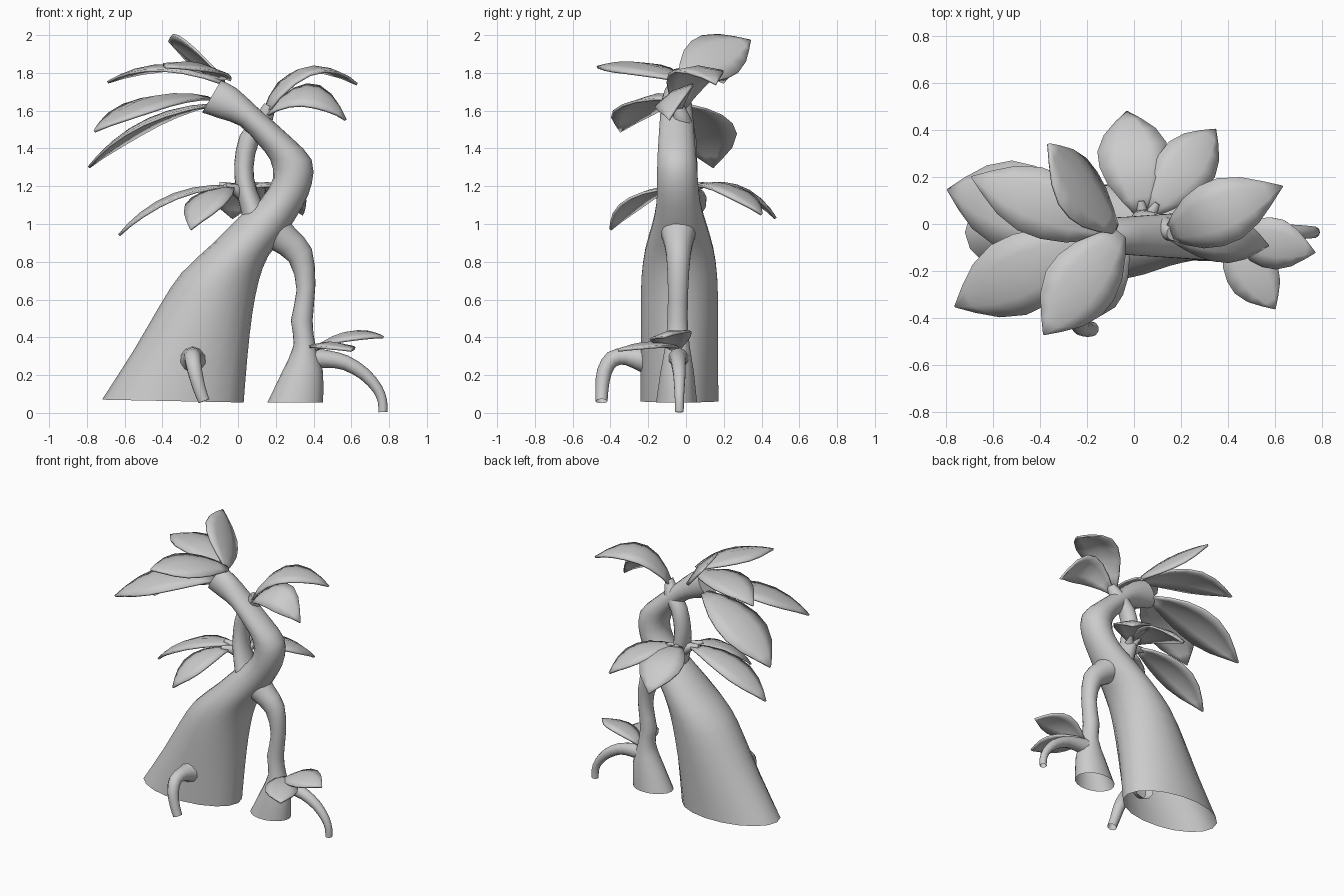
import bpy, bmesh
from math import sin, cos, pi, radians
from mathutils import Vector as V

if "Cube" in bpy.data.objects:
    bpy.data.objects.remove(bpy.data.objects["Cube"])


def finish(bm, name, angle=45):
    bmesh.ops.recalc_face_normals(bm, faces=bm.faces)
    me = bpy.data.meshes.new(name)
    bm.to_mesh(me)
    bm.free()
    ob = bpy.data.objects.new(name, me)
    bpy.context.collection.objects.link(ob)
    bpy.ops.object.select_all(action='DESELECT')
    bpy.context.view_layer.objects.active = ob
    ob.select_set(True)
    bpy.ops.object.shade_smooth_by_angle(angle=radians(angle))
    return ob


def refine(rings):
    """insert one curved in-between ring per span"""
    out = []
    for i in range(len(rings) - 1):
        q = [rings[min(max(i + k, 0), len(rings) - 1)] for k in (-1, 0, 1, 2)]
        out += [q[1], tuple((9 * (q[1][j] + q[2][j]) - q[0][j] - q[3][j]) / 16 for j in range(3))]
    return out + [rings[-1]]


def skin(name, rings, sides=14, cap_end=False):
    """rings: (centre, half-axis a, half-axis b) ellipses joined into a tube"""
    bm = bmesh.new()
    loops = []
    for c, a, b in refine(rings):
        loops.append([bm.verts.new(c + a * cos(2 * pi * i / sides) + b * sin(2 * pi * i / sides))
                      for i in range(sides)])
    for p, q in zip(loops, loops[1:]):
        for i in range(sides):
            j = (i + 1) % sides
            bm.faces.new((p[i], p[j], q[j], q[i]))
    if cap_end:
        bm.faces.new(loops[-1])
    return finish(bm, name)


def loft(name, rows, cap_end=False):
    """rows: front-view left edge x,z, right edge x,z, centre y, half depth"""
    rings = []
    for xl, zl, xr, zr, y, d in rows:
        p, q = V((xl, y, zl)), V((xr, y, zr))
        rings.append(((p + q) / 2, (q - p) / 2, V((0, d, 0))))
    return skin(name, rings, 18, cap_end)


def tube(name, pts, ref, sides=10, cap_end=False):
    """pts: x,y,z,radius along a path; ref: axis across the bend plane"""
    rings = []
    for i, p in enumerate(pts):
        t = V(pts[min(i + 1, len(pts) - 1)][:3]) - V(pts[max(i - 1, 0)][:3])
        a = t.cross(V(ref)).normalized()
        b = t.cross(a).normalized()
        rings.append((V(p[:3]), a * p[3], b * p[3]))
    return skin(name, rings, sides, cap_end)


def leaf(name, base, tip, half, arch, roll=0):
    """arched pointed blade with drooping edges and a thin rim"""
    base, tip = V(base), V(tip)
    d = (tip - base).normalized()
    side = d.cross(V((0, 0, 1))).normalized()
    up = side.cross(d)
    r = radians(roll)
    s2, u2 = side * cos(r) - up * sin(r), up * cos(r) + side * sin(r)
    prof = [(0, .2), (.12, .5), (.28, .82), (.44, .98), (.6, .98), (.76, .74), (.89, .37), (1, .01)]
    bm = bmesh.new()
    rows = []
    for t, w in prof:
        c = base.lerp(tip, t) + up * arch * 4 * t * (1 - t)
        rows.append([bm.verts.new(c + s2 * (half * w * k) - u2 * (half * w * .18 * abs(k)))
                     for k in (-1, -.5, 0, .5, 1)])
    for p, q in zip(rows, rows[1:]):
        for i in range(4):
            bm.faces.new((p[i], p[i + 1], q[i + 1], q[i]))
    ob = finish(bm, name)
    m = ob.modifiers.new("thickness", 'SOLIDIFY')
    m.thickness, m.offset = .014, 0
    return ob


# Main trunk, flared and open at the foot, curling over to the left at the top
loft("main_trunk", [
    (-.72, .07, .03, .055, -.035, .21), (-.55, .335, .05, .3, -.035, .207),
    (-.41, .575, .075, .52, -.035, .207), (-.30, .74, .11, .7, -.035, .203),
    (-.13, .90, .16, .83, -.035, .183), (.02, 1.05, .245, .94, -.035, .145),
    (.12, 1.13, .34, 1.09, -.04, .118), (.185, 1.24, .39, 1.21, -.045, .11),
    (.17, 1.34, .39, 1.34, -.048, .105), (.10, 1.43, .28, 1.46, -.05, .097),
    (.01, 1.52, .10, 1.62, -.05, .088), (-.10, 1.56, -.01, 1.72, -.05, .08),
    (-.19, 1.59, -.09, 1.76, -.045, .075)], True)

# Thinner stem splitting off and crossing behind the trunk
loft("second_stem", [
    (.03, .95, .2, .95, -.03, .12), (.02, 1.05, .16, 1.05, -.025, .1),
    (-.01, 1.18, .10, 1.18, -.015, .08), (-.02, 1.32, .082, 1.3, -.005, .066),
    (.01, 1.47, .11, 1.43, -.005, .06), (.09, 1.57, .18, 1.53, -.02, .05),
    (.14, 1.64, .19, 1.61, -.04, .03)], True)

# Prop root standing on its own flared foot
loft("prop_root", [
    (.08, .92, .22, 1.08, -.04, .11), (.165, .87, .30, .98, -.04, .085),
    (.27, .80, .39, .87, -.04, .065), (.31, .65, .41, .68, -.042, .055),
    (.28, .49, .395, .49, -.045, .055), (.295, .36, .41, .36, -.045, .065),
    (.23, .21, .45, .22, -.047, .09), (.155, .055, .45, .055, -.05, .11)])

# Small aerial roots, open at the lower end
tube("side_root", [(.36, -.04, .29, .06), (.47, -.04, .285, .047), (.57, -.04, .265, .04),
                   (.67, -.035, .205, .034), (.74, -.035, .125, .028),
                   (.765, -.035, .06, .025), (.767, -.035, .004, .024)], (0, 1, 0))
tube("front_root", [(-.24, -.19, .285, .09), (-.24, -.24, .285, .066), (-.24, -.32, .3, .047),
                    (-.24, -.39, .285, .044), (-.228, -.432, .22, .04),
                    (-.205, -.445, .13, .035), (-.18, -.447, .062, .032)], (1, 0, 0))

# Short leaf stalks at mid height
for n, end in (("left", (-.1, -.01, 1.21)), ("front", (-.07, -.1, 1.2)),
               ("back", (.03, .1, 1.21)), ("right", (.1, .09, 1.21))):
    c = V((.04, -.01, 1.15))
    m = c.lerp(V(end), .55) + V((0, 0, .01))
    tube("leaf_stalk_" + n, [(*c, .045), (*m, .028), (*end, .014)], (.3, .5, 1), 8, True)

# Leaves: name, base, tip, half width, arch height, roll
for args in (
    ("crown_leaf_back", (-.08, -.02, 1.77), (-.365, .34, 1.97), .15, .03, 45),
    ("crown_leaf_front", (-.06, -.04, 1.77), (-.385, -.47, 1.83), .155, .05, -7),
    ("crown_leaf_left", (-.08, -.03, 1.75), (-.69, .2, 1.75), .145, .09),
    ("crown_leaf_low_front", (-.16, -.06, 1.67), (-.76, -.35, 1.49), .17, .085, -6),
    ("crown_leaf_low_left", (-.16, .0, 1.63), (-.79, .145, 1.30), .185, .08),
    ("top_right_leaf_back", (.15, -.04, 1.6), (.63, .16, 1.74), .14, .16),
    ("top_right_leaf_front", (.16, -.05, 1.59), (.57, -.09, 1.55), .115, .13, 30),
    ("middle_leaf_left", (-.05, -.01, 1.2), (-.63, -.03, .94), .13, .08),
    ("middle_leaf_front", (-.04, -.07, 1.19), (-.25, -.4, .97), .12, .07),
    ("middle_leaf_back", (.03, .05, 1.2), (-.03, .475, 1.03), .15, .085),
    ("middle_leaf_right", (.07, .05, 1.2), (.345, .4, 1.05), .125, .075),
    ("low_leaf_right", (.41, -.05, .34), (.77, -.12, .40), .11, .055, 12),
    ("low_leaf_front", (.4, -.05, .35), (.6, -.36, .33), .11, .03),
):
    leaf(*args)
